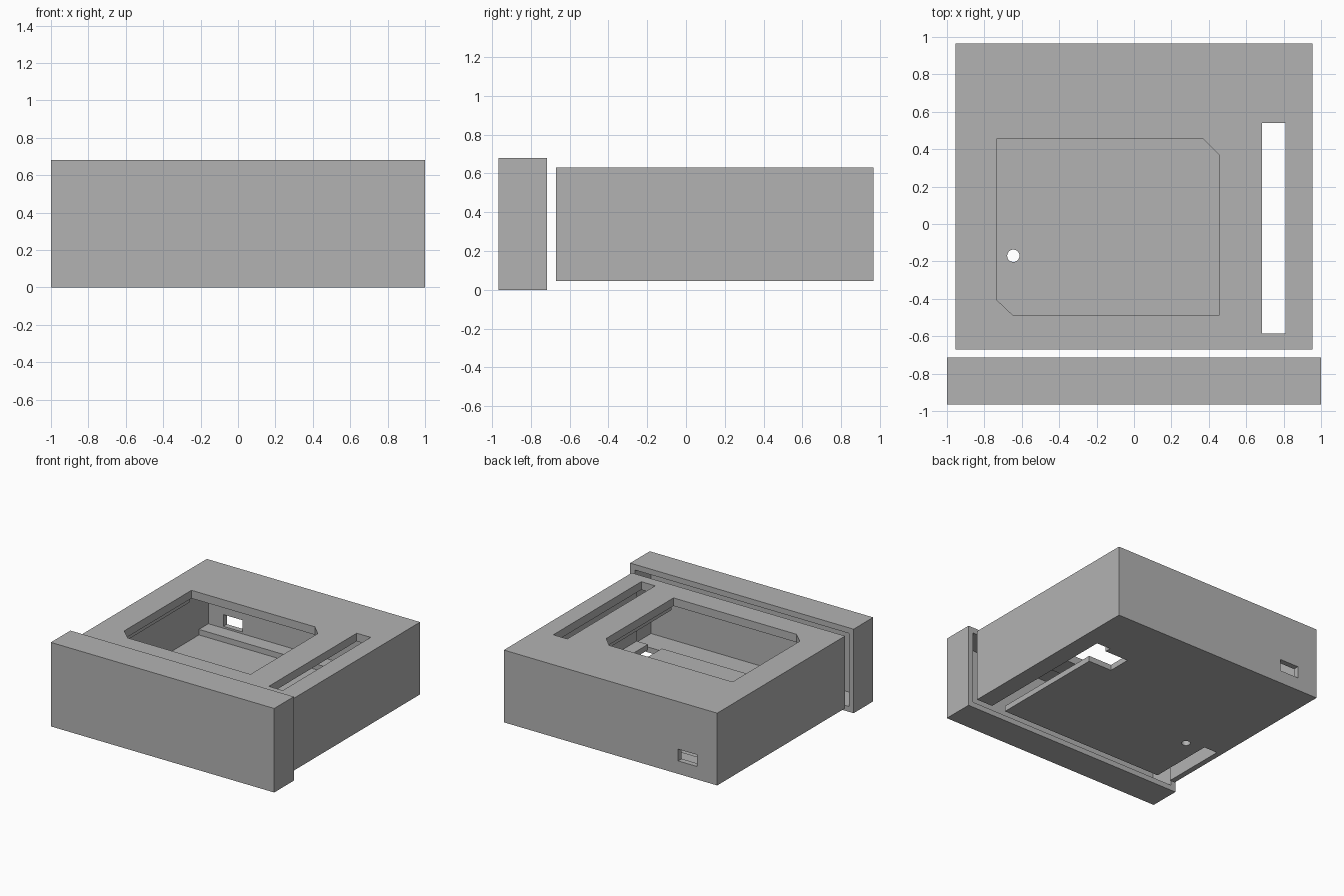
import bpy
import bmesh
import math

old = bpy.data.objects.get("Cube")
if old:
    bpy.data.objects.remove(old, do_unlink=True)

grey = bpy.data.materials.new("plain_grey")
grey.use_nodes = True
COLOUR = (0.45, 0.45, 0.45, 1)
grey.diffuse_color = COLOUR
grey.node_tree.nodes["Principled BSDF"].inputs["Base Color"].default_value = COLOUR


def prism(name, outline, z0, z1):
    """Extrude a flat outline from z0 up to z1."""
    bm = bmesh.new()
    base = bm.faces.new([bm.verts.new((x, y, z0)) for x, y in outline])
    top = bmesh.ops.extrude_face_region(bm, geom=[base])["geom"]
    verts = [v for v in top if isinstance(v, bmesh.types.BMVert)]
    bmesh.ops.translate(bm, verts=verts, vec=(0, 0, z1 - z0))
    bmesh.ops.recalc_face_normals(bm, faces=bm.faces)
    mesh = bpy.data.meshes.new(name)
    bm.to_mesh(mesh)
    bm.free()
    mesh.materials.append(grey)
    obj = bpy.data.objects.new(name, mesh)
    bpy.context.collection.objects.link(obj)
    return obj


def box(name, x0, x1, y0, y1, z0, z1):
    return prism(name, [(x0, y0), (x1, y0), (x1, y1), (x0, y1)], z0, z1)


def cut(target, cutter):
    """Subtract the cutter for good and remove it."""
    cutter.hide_render = True
    mod = target.modifiers.new("cut", "BOOLEAN")
    mod.operation = "DIFFERENCE"
    mod.solver = "EXACT"
    mod.object = cutter
    bpy.context.view_layer.objects.active = target
    bpy.ops.object.modifier_apply(modifier=mod.name)
    bpy.data.objects.remove(cutter, do_unlink=True)


WALL = 0.045
FLOOR = 2 * WALL
LID = 0.565

# Case: a hollow box, open at the front
case = box("case", -0.955, 0.955, -0.67, 0.965, WALL, 0.63)
cut(case, box("cavity", -0.91, 0.91, -0.8, 0.92, FLOOR, LID))

# Window in the lid, with two clipped corners
window = [(-0.645, -0.49), (0.455, -0.49), (0.455, 0.37),
          (0.37, 0.455), (-0.735, 0.455), (-0.735, -0.405)]
cut(case, prism("window", window, 0.5, 0.8))

# Slot in the lid
cut(case, box("lid_slot", 0.685, 0.81, -0.585, 0.54, 0.5, 0.8))

# Floor channels that run out at the front, and a side notch
channels = [(0.685, 0.81, -0.8, 0.54), (0.475, 0.7, 0.3, 0.49),
            (-0.91, -0.79, -0.8, -0.13)]
for x0, x1, y0, y1 in channels:
    cut(case, box("floor_channel", x0, x1, y0, y1, -0.1, 0.12))

# Small round hole in the floor
circle = [(-0.645 + 0.033 * math.cos(math.tau * i / 32),
           -0.17 + 0.033 * math.sin(math.tau * i / 32)) for i in range(32)]
cut(case, prism("floor_hole", circle, -0.1, 0.2))

# Port in the back wall
cut(case, box("port", -0.775, -0.605, 0.85, 1.1, 0.15, 0.245))

# Raised ledge along the back of the floor
box("back_ledge", -0.91, 0.91, 0.8, 0.92, FLOOR, 3 * WALL)

# Rails under the window sides
for name, x0, x1 in (("right_rail", -0.8, -0.755), ("left_rail", 0.475, 0.52)):
    box(name, x0, x1, -0.49, 0.455, LID - 0.04, LID)

# Front cap, hollowed from behind to fit over the case
cap = box("front_cap", -1, 1, -0.965, -0.715, 0, 0.68)
cut(cap, box("cap_recess", -0.957, 0.957, -0.92, -0.6, 0.043, 0.635))
